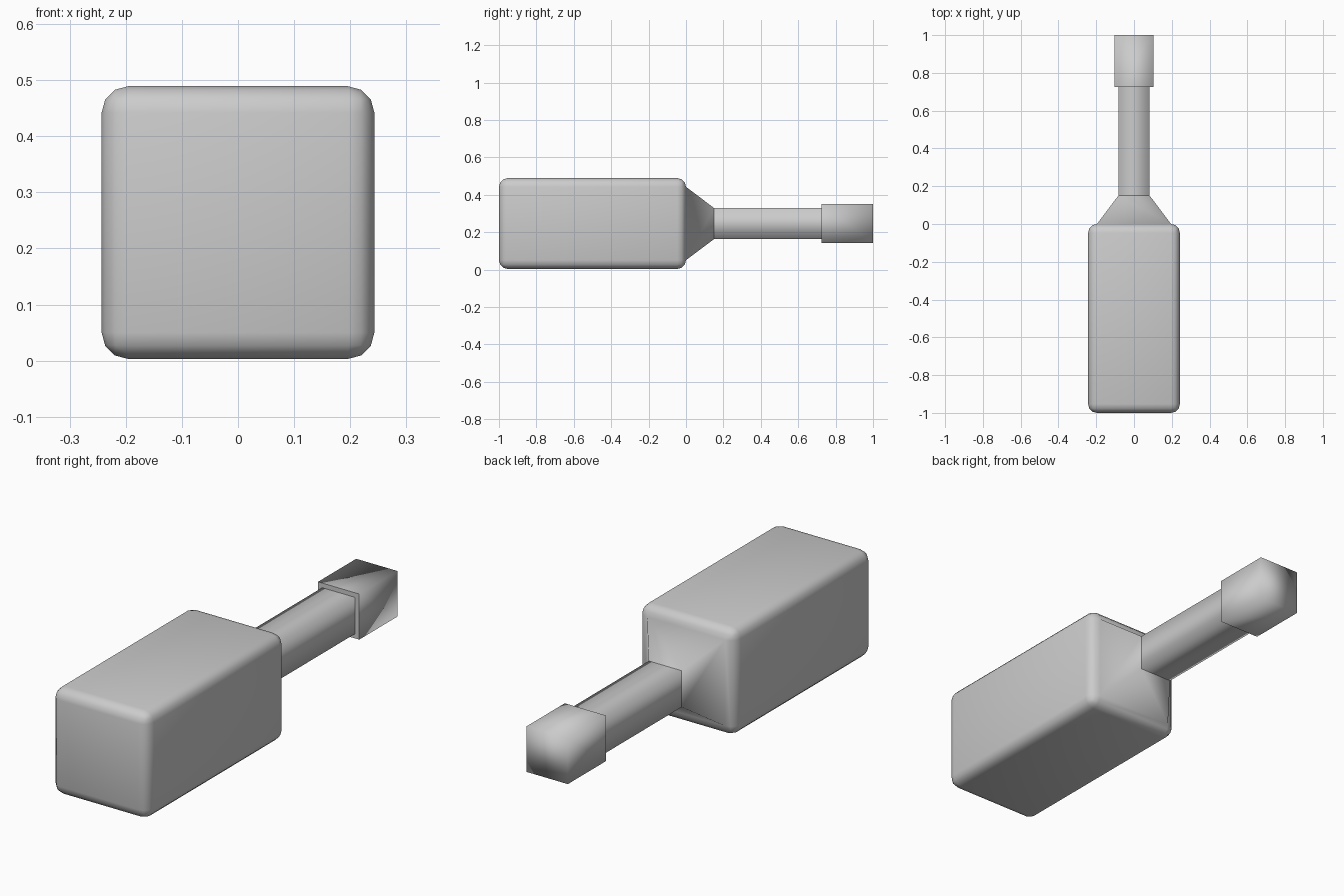
import bpy, bmesh
from mathutils import Matrix, Vector

if "Cube" in bpy.data.objects:
    bpy.data.objects.remove(bpy.data.objects["Cube"])

CZ = 0.246       # height of the long axis
BODY = 0.243     # half widths
NECK = 0.083
CAP = 0.104


def square_prism(bm, half, y0, y1):
    m = Matrix.Translation((0, (y0 + y1) / 2, CZ)) @ Matrix.Diagonal((2 * half, y1 - y0, 2 * half, 1))
    bmesh.ops.create_cube(bm, size=1, matrix=m)


def back_face(bm):
    return max(bm.faces, key=lambda f: (round(f.calc_center_median().y, 4), f.calc_area()))


def finish(bm, name):
    bmesh.ops.recalc_face_normals(bm, faces=bm.faces)
    for f in bm.faces:
        f.smooth = True
    me = bpy.data.meshes.new(name)
    bm.to_mesh(me)
    bm.free()
    ob = bpy.data.objects.new(name, me)
    bpy.context.collection.objects.link(ob)
    return ob


# body: rounded square block, back face drawn out into the shoulder
bm = bmesh.new()
square_prism(bm, BODY, -1.0, 0.0)
bmesh.ops.bevel(bm, geom=bm.edges[:], offset=0.047, segments=3, profile=0.5, affect='EDGES')
bm.faces.ensure_lookup_table()
face = back_face(bm)
ext = bmesh.ops.extrude_discrete_faces(bm, faces=[face])["faces"][0]
for v in ext.verts:
    v.co = Vector((NECK if v.co.x > 0 else -NECK, 0.15, CZ + (NECK if v.co.z > CZ else -NECK)))
bmesh.ops.delete(bm, geom=[ext], context='FACES_ONLY')
finish(bm, "bottle_body")

# neck: open square tube reaching into the cap
bm = bmesh.new()
square_prism(bm, NECK, 0.15, 0.74)
ends = [f for f in bm.faces if abs(f.normal.y) > 0.9]
bmesh.ops.delete(bm, geom=ends, context='FACES_ONLY')
finish(bm, "bottle_neck")

# cap: soft-shaded block with a crisp lip edge
bm = bmesh.new()
square_prism(bm, CAP, 0.725, 1.0)
for e in bm.edges:
    if all(v.co.y < 0.8 for v in e.verts):
        e.smooth = False
finish(bm, "bottle_cap")
